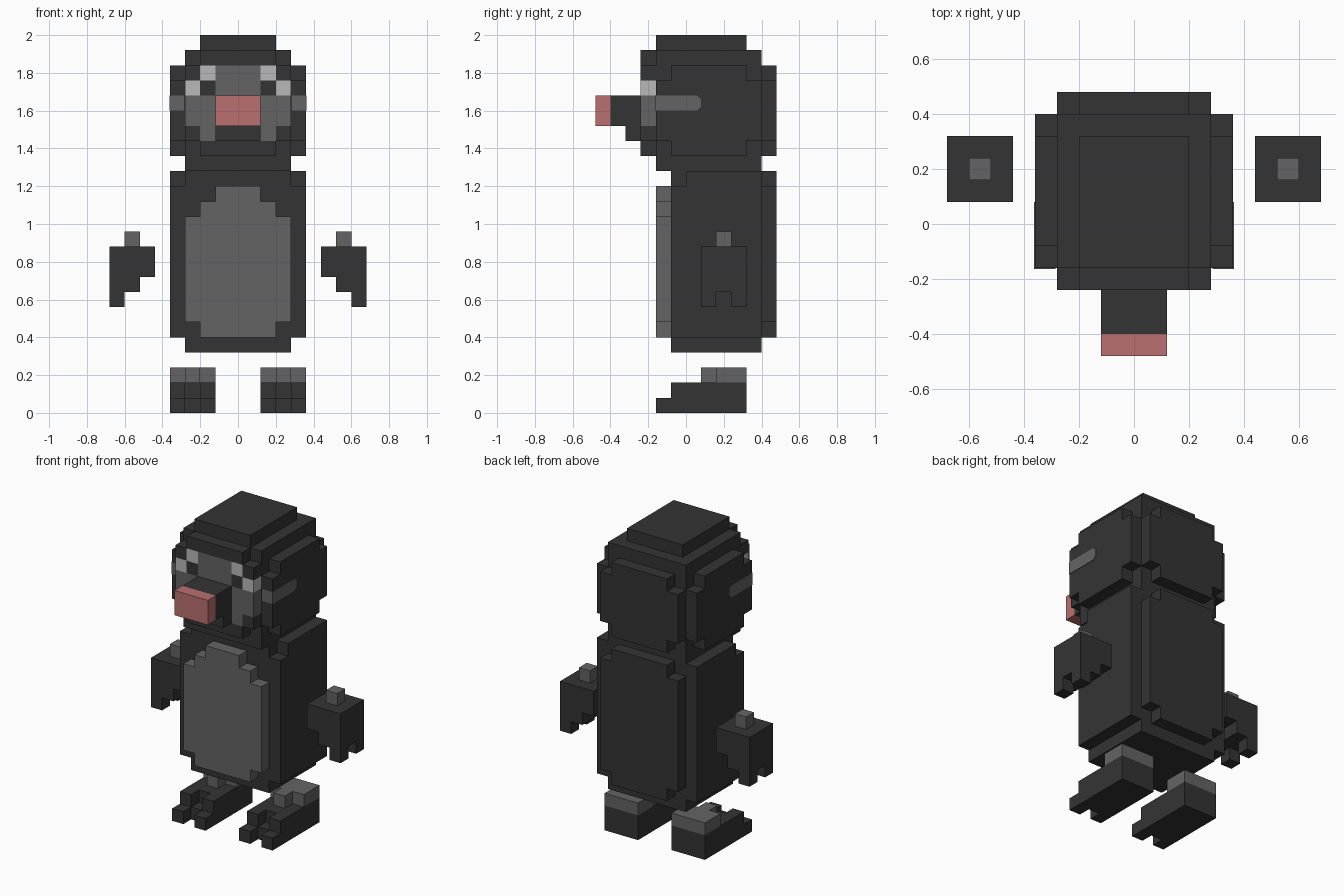
import bpy, bmesh, math

cube = bpy.data.objects.get("Cube")
if cube:
    bpy.data.objects.remove(cube, do_unlink=True)

U = 0.08  # block size


def material(name, rgb):
    m = bpy.data.materials.new(name)
    m.use_nodes = True
    m.diffuse_color = (*rgb, 1)
    b = next(n for n in m.node_tree.nodes if n.type == 'BSDF_PRINCIPLED')
    b.inputs["Base Color"].default_value = (*rgb, 1)
    b.inputs["Roughness"].default_value = 0.8
    return m


DARK = material("charcoal", (0.034, 0.034, 0.034))
GREY = material("mid_grey", (0.127, 0.127, 0.127))
LIGHT = material("light_grey", (0.479, 0.479, 0.479))
PINK = material("dusty_pink", (0.491, 0.162, 0.162))
MATS = [DARK, GREY, LIGHT, PINK]


def finish(name, bm, mats):
    bmesh.ops.recalc_face_normals(bm, faces=bm.faces)
    me = bpy.data.meshes.new(name)
    bm.to_mesh(me)
    bm.free()
    for m in mats:
        me.materials.append(m)
    ob = bpy.data.objects.new(name, me)
    bpy.context.collection.objects.link(ob)
    return ob


def blocks(name, *boxes):
    """Union of boxes (x0, x1, y0, y1, z0, z1[, material]) keeping only the outer skin."""
    cells = {}
    for b in boxes:
        mat = MATS.index(b[6]) if len(b) > 6 else 0
        xs = range(round(b[0] / U + .5), round(b[1] / U + .5))
        ys = range(round(b[2] / U), round(b[3] / U))
        zs = range(round(b[4] / U), round(b[5] / U))
        cells.update({(x, y, z): mat for x in xs for y in ys for z in zs})
    bm = bmesh.new()
    verts = {}
    for c, mat in cells.items():
        for axis in range(3):
            for side in (0, 1):
                n = list(c)
                n[axis] += 2 * side - 1
                if tuple(n) in cells:
                    continue
                quad = []
                for s, t in ((0, 0), (1, 0), (1, 1), (0, 1)):
                    p = list(c)
                    p[axis] += side
                    p[(axis + 1) % 3] += s
                    p[(axis + 2) % 3] += t
                    p = tuple(p)
                    if p not in verts:
                        verts[p] = bm.verts.new(((p[0] - .5) * U, p[1] * U, p[2] * U))
                    quad.append(verts[p])
                bm.faces.new(quad if side else quad[::-1]).material_index = mat
    bmesh.ops.dissolve_limit(bm, angle_limit=math.radians(1), verts=bm.verts,
                             edges=bm.edges, delimit={'MATERIAL'})
    return finish(name, bm, MATS)


def both(x0, x1, *rest):
    """A box and its mirror image across x = 0."""
    return [(x0, x1, *rest), (-x1, -x0, *rest)]


# Torso: core, neck, side panels and back panel with notched corners
blocks("torso",
       (-.28, .28, -.08, .40, .32, 1.28),
       (-.28, .28, -.16, .40, 1.28, 1.36),
       *both(.28, .36, -.08, .40, .40, 1.20),
       *both(.28, .36, .00, .40, 1.20, 1.28),
       (-.28, .28, .40, .48, .48, 1.20),
       (-.20, .20, .40, .48, .40, 1.28))

# Raised belly patch, stepped towards the top
blocks("belly",
       (-.28, .28, -.16, -.08, .48, 1.04, GREY),
       (-.20, .20, -.16, -.08, .40, 1.12, GREY),
       (-.12, .12, -.16, -.08, 1.12, 1.20, GREY))

# Head: core, crown, cheek panels and back panel
blocks("head",
       (-.28, .28, -.16, .40, 1.36, 1.92),
       (-.20, .20, -.16, .32, 1.92, 2.00),
       *both(.28, .36, -.16, .40, 1.44, 1.76),
       *both(.28, .36, -.08, .32, 1.36, 1.84),
       (-.28, .28, .40, .48, 1.44, 1.76),
       (-.20, .20, .40, .48, 1.36, 1.84))

# Face layer: one letter per block, top row first
FACE = [" ddddd ",
        "dlgggld",
        "ldgggdl",
        "ggdddgg",
        "ggdddgg",
        "dgdddgd",
        " ddddd "]
KEY = {"d": DARK, "g": GREY, "l": LIGHT}
blocks("face", *[(-.28 + U * i, -.20 + U * i, -.24, -.16, 1.84 - U * r, 1.92 - U * r, KEY[ch])
                 for r, row in enumerate(FACE) for i, ch in enumerate(row) if ch in KEY])

# Snout with pink tip and lower jaw
blocks("snout",
       (-.12, .12, -.40, -.24, 1.52, 1.68),
       (-.12, .12, -.32, -.24, 1.44, 1.52),
       (-.12, .12, -.48, -.40, 1.52, 1.68, PINK))

# Cheek stripes wrapping the front edge of the head, with clipped back ends
STRIPE = [(-.163, 1.60), (.06, 1.60), (.08, 1.62), (.08, 1.66), (.06, 1.68), (-.163, 1.68)]
for side, s in (("left", 1), ("right", -1)):
    bm = bmesh.new()
    f = bm.faces.new([bm.verts.new((s * .285, y, z)) for y, z in STRIPE])
    ext = bmesh.ops.extrude_face_region(bm, geom=[f])
    bmesh.ops.translate(bm, vec=(s * .078, 0, 0),
                        verts=[v for v in ext["geom"] if isinstance(v, bmesh.types.BMVert)])
    finish(side + "_cheek_stripe", bm, [GREY])

    def m(x0, x1, *rest):
        return both(x0, x1, *rest)[0 if s > 0 else 1]

    # Floating arm with shoulder knob and two fingers
    blocks(side + "_arm",
           m(.44, .68, .08, .32, .72, .88),
           m(.52, .68, .08, .32, .64, .72),
           m(.60, .68, .08, .16, .56, .64),
           m(.60, .68, .24, .32, .56, .64),
           m(.52, .60, .16, .24, .88, .96, GREY))

    # Foot with two long toes and a grey ankle
    blocks(side + "_foot",
           m(.12, .36, -.08, .32, .00, .08),
           m(.12, .20, -.16, -.08, .00, .08),
           m(.28, .36, -.16, -.08, .00, .08),
           m(.12, .36, .00, .32, .08, .16),
           m(.12, .20, -.08, .00, .08, .16),
           m(.28, .36, -.08, .00, .08, .16),
           m(.12, .36, .16, .32, .16, .24, GREY),
           m(.20, .28, .08, .16, .16, .24, GREY))
